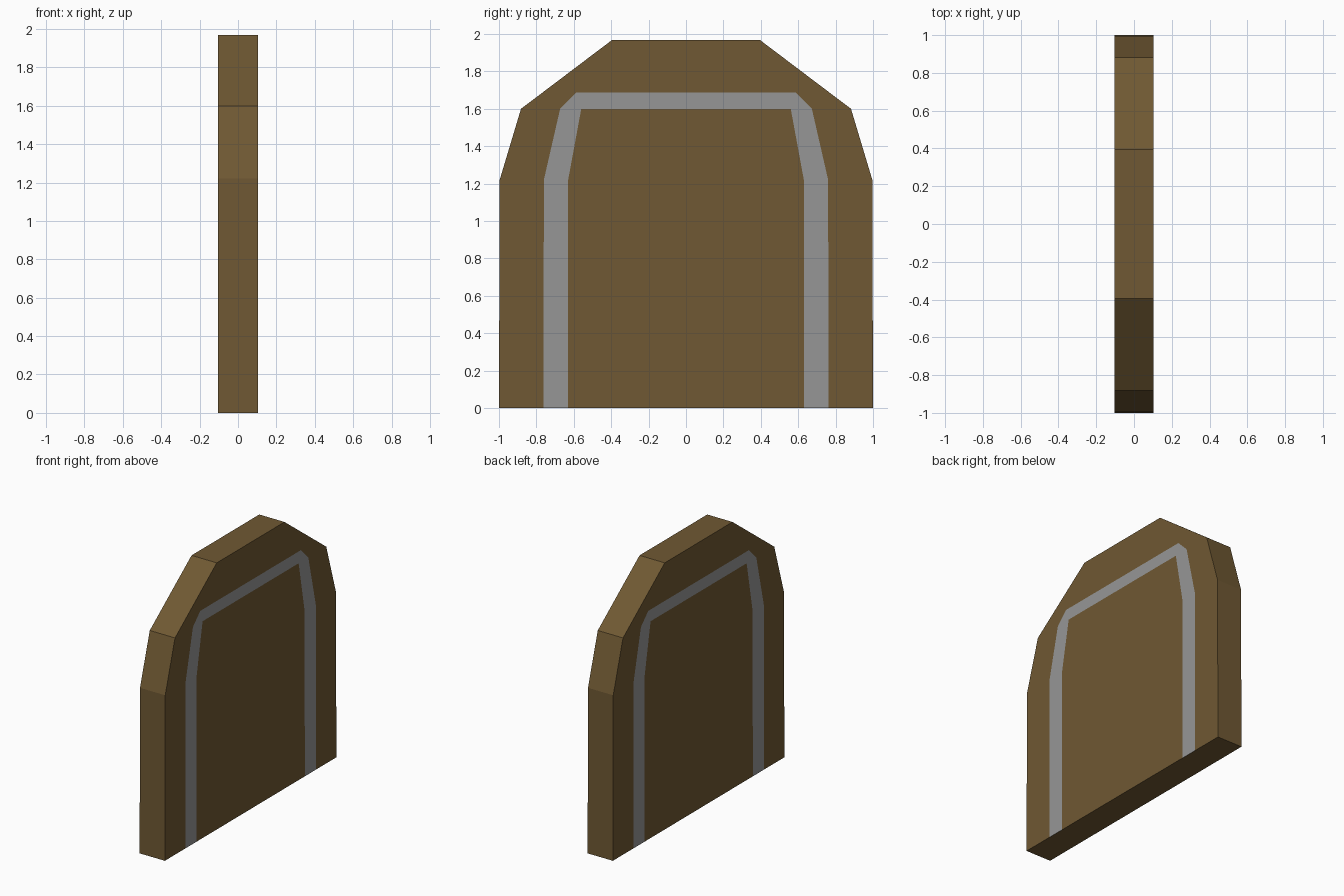
import bpy, bmesh

if "Cube" in bpy.data.objects:
    bpy.data.objects.remove(bpy.data.objects["Cube"])

HALF_T = 0.103  # half thickness along x


def arch(half):
    """Mirror a right-hand (y, z) profile, bottom to top, into a full arch."""
    return half + [(-y, z) for y, z in reversed(half)]


def material(name, color):
    m = bpy.data.materials.new(name)
    m.diffuse_color = color
    m.use_nodes = True
    m.node_tree.nodes["Principled BSDF"].inputs["Base Color"].default_value = m.diffuse_color
    return m


# Arch outlines: slab edge, outer and inner edge of the inlaid band
edge = arch([(1.0, 0), (0.996, 1.22), (0.882, 1.6), (0.395, 1.968)])
band_out = arch([(0.762, 0), (0.76, 1.22), (0.673, 1.6), (0.587, 1.687)])
band_in = arch([(0.632, 0), (0.63, 1.22), (0.56, 1.6)])

bm = bmesh.new()
sides = []
for x in (HALF_T, -HALF_T):
    loops = [[bm.verts.new((x, y, z)) for y, z in pts]
             for pts in (edge, band_out, band_in)]
    sides.append(loops)
    e, o, i = loops
    # Wooden border, metal band and wooden centre, all flush
    for verts, mat in ((e + o[::-1], 0), (o + i[::-1], 1), (i, 0)):
        bm.faces.new(verts).material_index = mat

# Rim around the slab
front, back = sides
for a, b, c, d in zip(front[0], front[0][1:], back[0][1:], back[0]):
    bm.faces.new((a, b, c, d))

# Underside, sharing the band's end points
foot = [[loops[k][n] for k, n in
         ((0, 0), (1, 0), (2, 0), (2, -1), (1, -1), (0, -1))]
        for loops in sides]
bm.faces.new(foot[0] + foot[1][::-1])

bmesh.ops.recalc_face_normals(bm, faces=bm.faces)
# Concave borders become triangles so they render cleanly
bmesh.ops.triangulate(bm, faces=[f for f in bm.faces if len(f.verts) > 4])

mesh = bpy.data.meshes.new("door_slab")
bm.to_mesh(mesh)
bm.free()
mesh.materials.append(material("wood", (0.16, 0.099, 0.033, 1)))
mesh.materials.append(material("metal", (0.305, 0.305, 0.305, 1)))
door = bpy.data.objects.new("door_slab", mesh)
bpy.context.collection.objects.link(door)
